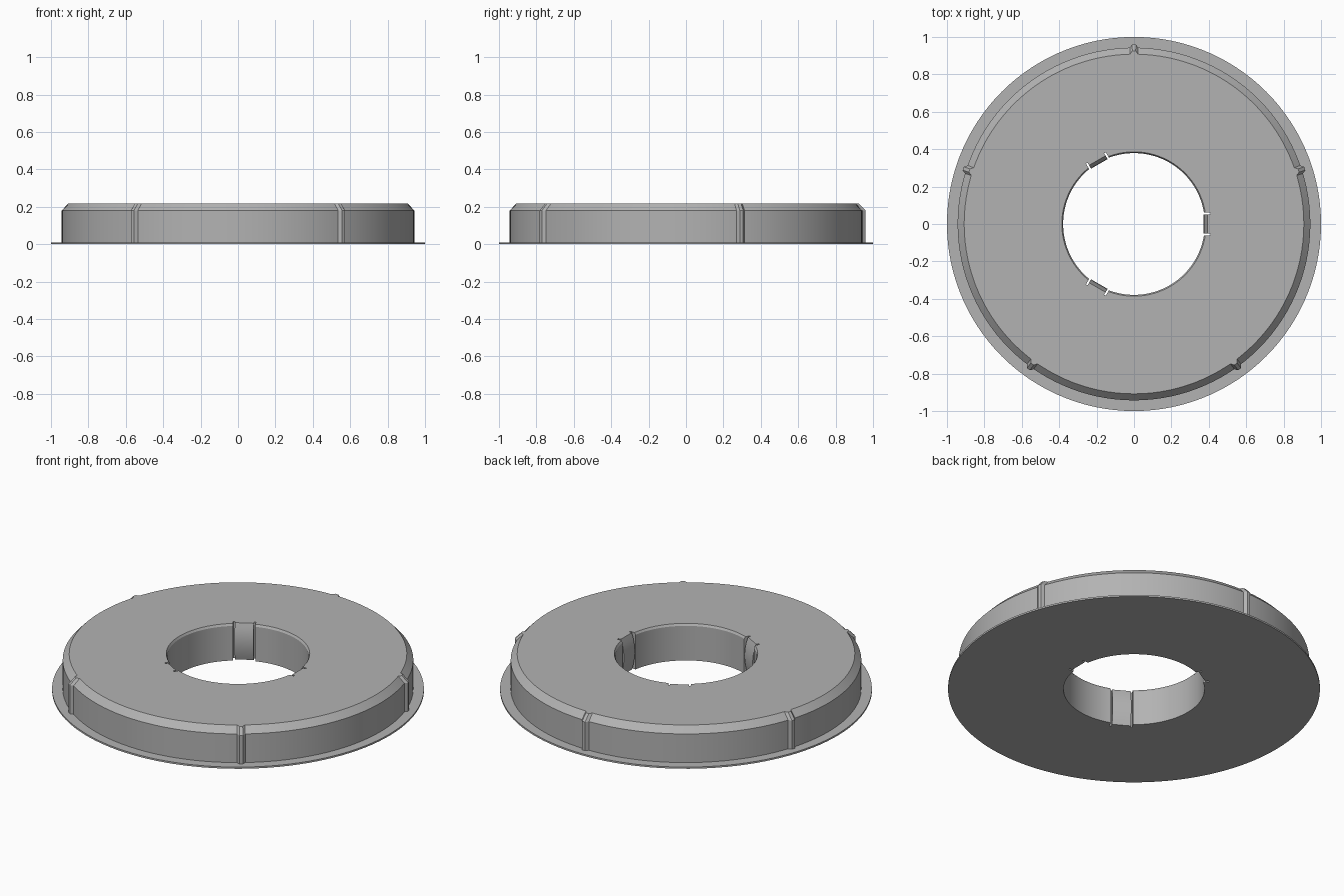
import bpy, bmesh, math
from mathutils import Matrix

if "Cube" in bpy.data.objects:
    bpy.data.objects.remove(bpy.data.objects["Cube"])

grey = bpy.data.materials.new("plain_grey")
grey.diffuse_color = (0.45, 0.45, 0.45, 1)
grey.use_nodes = True
grey.node_tree.nodes["Principled BSDF"].inputs["Base Color"].default_value = grey.diffuse_color

RIBS = [math.radians(90 + 72 * k) for k in range(5)]
CLIPS = [math.radians(120 * k) for k in range(3)]


def make(name, bm):
    bmesh.ops.recalc_face_normals(bm, faces=bm.faces)
    mesh = bpy.data.meshes.new(name)
    bm.to_mesh(mesh)
    bm.free()
    ob = bpy.data.objects.new(name, mesh)
    bpy.context.collection.objects.link(ob)
    mesh.materials.append(grey)
    return ob


def smooth(ob):
    bpy.ops.object.select_all(action='DESELECT')
    ob.select_set(True)
    bpy.context.view_layer.objects.active = ob
    bpy.ops.object.shade_smooth_by_angle(angle=math.radians(25))


def prism(bm, profile, half_width, angle):
    """Extrude an (r, z) profile sideways and turn it about the axis."""
    rows = [[bm.verts.new((r, y, z)) for r, z in profile]
            for y in (-half_width, half_width)]
    n = len(profile)
    bm.faces.new(rows[0])
    bm.faces.new(rows[1][::-1])
    for i in range(n):
        j = (i + 1) % n
        bm.faces.new((rows[0][i], rows[1][i], rows[1][j], rows[0][j]))
    bmesh.ops.rotate(bm, verts=rows[0] + rows[1],
                     matrix=Matrix.Rotation(angle, 3, 'Z'))


# Ring body: closed (radius, height, rib bulge) section turned about z
section = [(0.379, 0, 0), (1.0, 0, 0), (1.0, 0.01, 0), (0.943, 0.01, 1),
           (0.943, 0.18, 1), (0.908, 0.217, 1), (0.386, 0.217, 0), (0.379, 0.205, 0)]
steps = {}
for i in range(120):
    a = math.radians(3 * i)
    if all(abs(a - r % math.tau) > 0.03 for r in RIBS):
        steps[a] = 0
for r in RIBS:  # small locating ribs on the outer wall
    for off, bulge in ((-0.024, 0), (-0.01, 0.017), (0.01, 0.017), (0.024, 0)):
        steps[(r + off) % math.tau] = bulge
bm = bmesh.new()
rings = []
for a in sorted(steps):
    rings.append([bm.verts.new(((r + b * steps[a]) * math.cos(a),
                                (r + b * steps[a]) * math.sin(a), z))
                  for r, z, b in section])
n = len(section)
for k, ring in enumerate(rings):
    nxt = rings[(k + 1) % len(rings)]
    for i in range(n):
        j = (i + 1) % n
        bm.faces.new((ring[i], nxt[i], nxt[j], ring[j]))
body = make("ring_body", bm)

# Pockets cut in the bore so that a slot stays on each side of a clip
bm = bmesh.new()
for a in CLIPS:
    prism(bm, [(0.3, -0.1), (0.408, -0.1), (0.408, 0.4), (0.3, 0.4)], 0.061, a)
cutter = make("pocket_cutter", bm)
cutter.hide_render = True
mod = body.modifiers.new("pockets", 'BOOLEAN')
mod.object = cutter
mod.operation = 'DIFFERENCE'
mod.solver = 'EXACT'
bpy.context.view_layer.objects.active = body
bpy.ops.object.modifier_apply(modifier=mod.name)
bpy.data.objects.remove(cutter)
smooth(body)

# Bowed spring clips in the bore
bow = [(0.39, 0), (0.381, 0.03), (0.374, 0.07), (0.371, 0.11),
       (0.374, 0.15), (0.381, 0.185), (0.392, 0.217)]
bm = bmesh.new()
for a in CLIPS:
    prism(bm, bow + [(0.408, 0.217), (0.408, 0)], 0.051, a)
smooth(make("bore_clips", bm))
